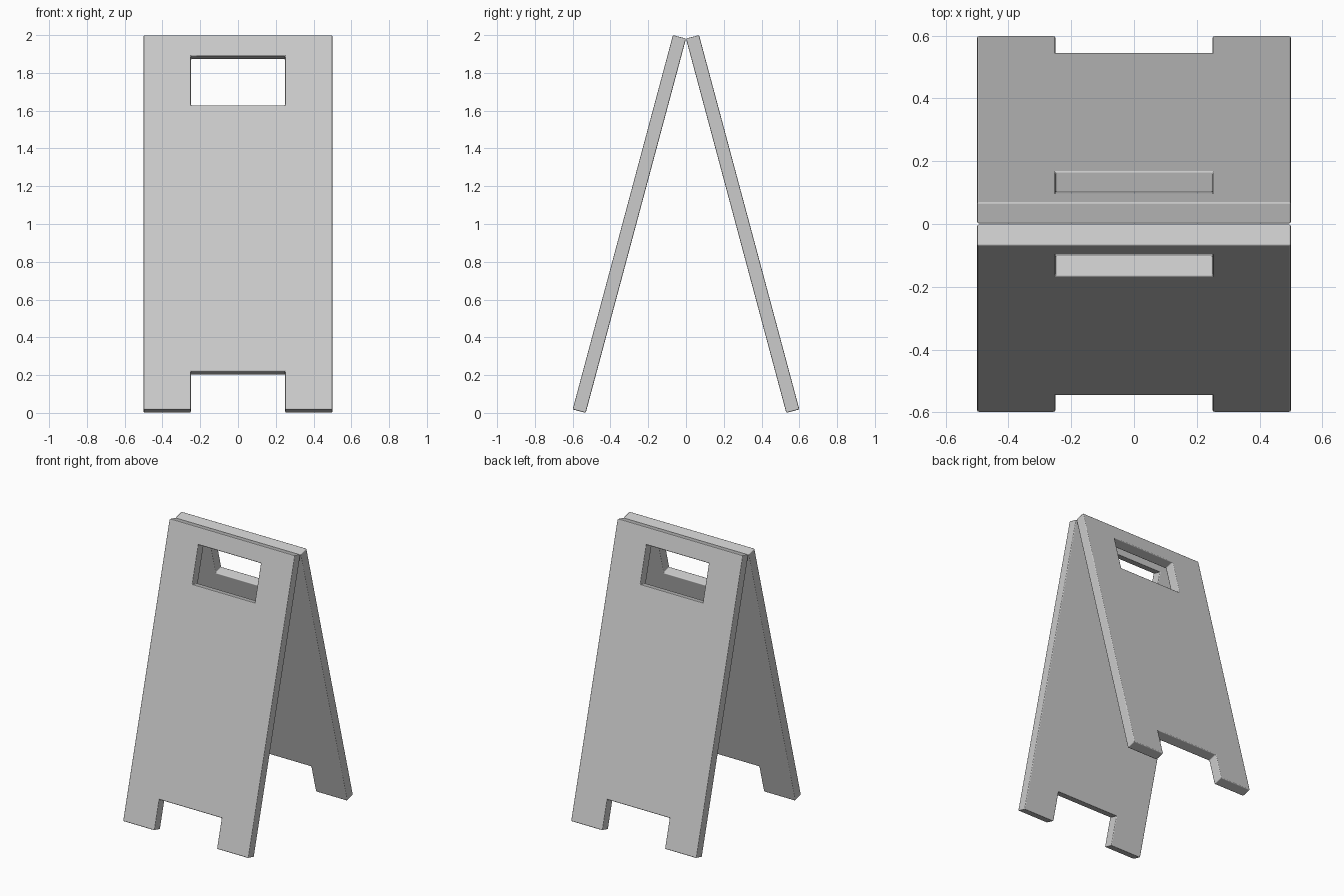
import bpy, bmesh, math
from mathutils import Matrix

if "Cube" in bpy.data.objects:
    bpy.data.objects.remove(bpy.data.objects["Cube"])

TILT = math.radians(15)
LENGTH, THICK = 2.0514, 0.0715
XS = [-0.5, -0.25, 0.25, 0.5]
US = [0, 0.209, 1.668, 1.937, LENGTH]
OPENINGS = {(1, 0), (1, 3 - 1)}  # foot notch and handle slot (column, row)


def make_panel(name, turn):
    # Flat board laid out as cells, leaving the notch and handle open
    bm = bmesh.new()
    grid = [[bm.verts.new((x, 0, u)) for u in US] for x in XS]
    for i in range(len(XS) - 1):
        for j in range(len(US) - 1):
            if (i, j) not in OPENINGS:
                bm.faces.new((grid[i][j], grid[i + 1][j],
                              grid[i + 1][j + 1], grid[i][j + 1]))
    # Thickness, outward (-y) from the inner face
    ret = bmesh.ops.extrude_face_region(bm, geom=bm.faces[:])
    moved = [g for g in ret["geom"] if isinstance(g, bmesh.types.BMVert)]
    bmesh.ops.translate(bm, verts=moved, vec=(0, -THICK, 0))
    bmesh.ops.recalc_face_normals(bm, faces=bm.faces[:])
    # Lean the board so both tops meet at the hinge line
    lean = (Matrix.Rotation(turn, 4, 'Z')
            @ Matrix.Translation((0, -LENGTH * math.sin(TILT), 0))
            @ Matrix.Rotation(-TILT, 4, 'X'))
    bm.transform(lean)
    mesh = bpy.data.meshes.new(name)
    bm.to_mesh(mesh)
    bm.free()
    obj = bpy.data.objects.new(name, mesh)
    bpy.context.collection.objects.link(obj)
    mesh.polygons.foreach_set("use_smooth", [True] * len(mesh.polygons))
    # Softened edges
    bevel = obj.modifiers.new("soft_edges", 'BEVEL')
    bevel.width = 0.006
    bevel.segments = 2
    bevel.limit_method = 'ANGLE'
    bevel.harden_normals = True
    return obj


make_panel("front_panel", 0)
make_panel("back_panel", math.pi)
